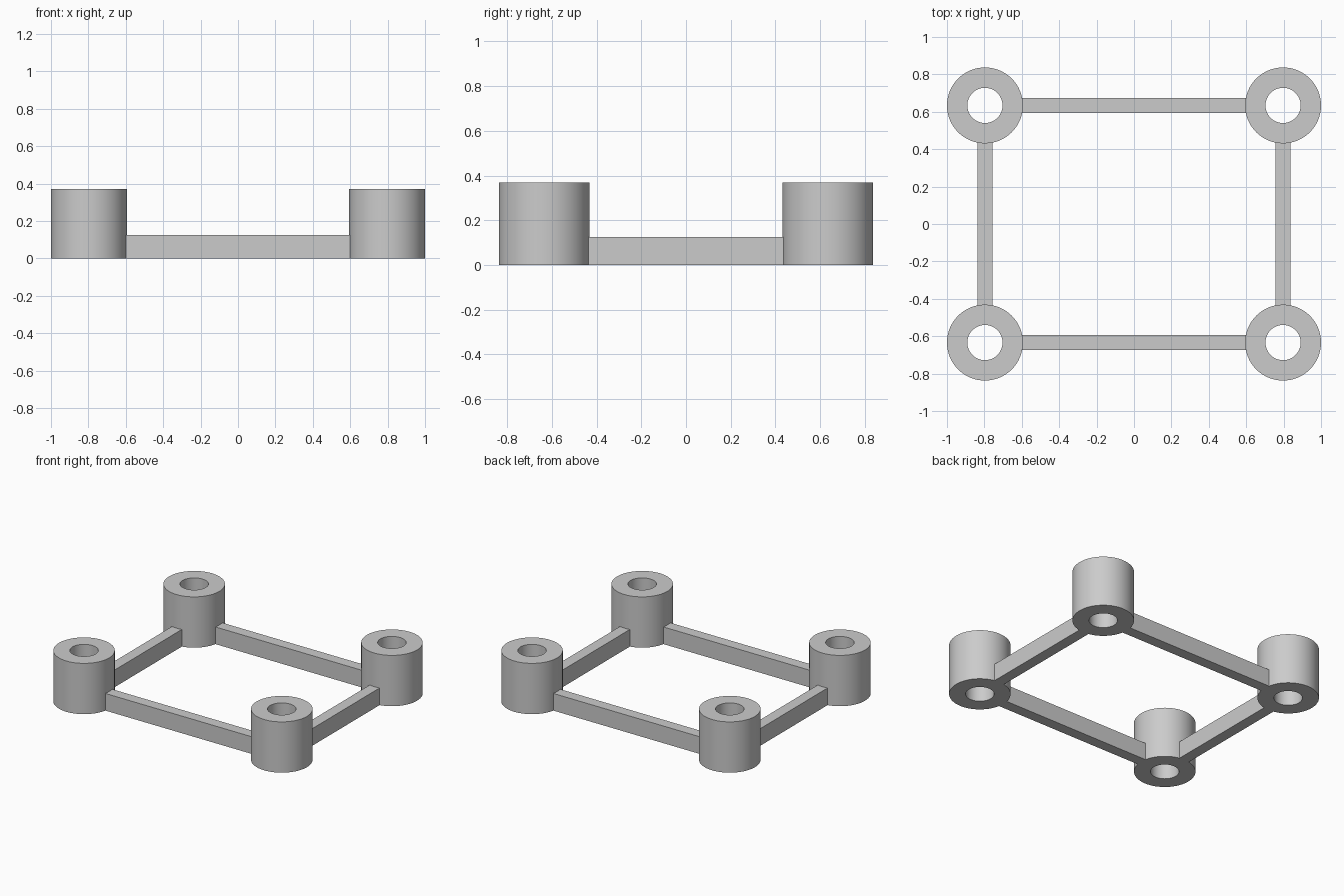
import bpy
import bmesh
from math import cos, sin, tau, radians

cube = bpy.data.objects.get("Cube")
if cube:
    bpy.data.objects.remove(cube, do_unlink=True)

CX, CY = 0.797, 0.634          # post centres
OUTER, BORE, POST_H = 0.203, 0.094, 0.37
BAR_W, BAR_H = 0.08, 0.125
SEGMENTS = 64

grey = bpy.data.materials.new("plain grey")
grey.use_nodes = True
grey.diffuse_color = (0.6, 0.6, 0.6, 1)
grey.node_tree.nodes["Principled BSDF"].inputs["Base Color"].default_value = (0.6, 0.6, 0.6, 1)


def add_object(name, bm, location):
    bmesh.ops.recalc_face_normals(bm, faces=bm.faces)
    mesh = bpy.data.meshes.new(name)
    bm.to_mesh(mesh)
    bm.free()
    mesh.materials.append(grey)
    obj = bpy.data.objects.new(name, mesh)
    obj.location = location
    bpy.context.collection.objects.link(obj)
    return obj


def add_post(name, x, y):
    """Upright tube with a bore right through it."""
    bm = bmesh.new()
    profile = [(BORE, 0), (OUTER, 0), (OUTER, POST_H), (BORE, POST_H)]
    rings = [[bm.verts.new((r * cos(tau * i / SEGMENTS), r * sin(tau * i / SEGMENTS), z))
              for i in range(SEGMENTS)] for r, z in profile]
    for k, ring in enumerate(rings):
        above = rings[(k + 1) % len(rings)]
        for i in range(SEGMENTS):
            j = (i + 1) % SEGMENTS
            bm.faces.new((ring[i], ring[j], above[j], above[i]))
    obj = add_object(name, bm, (x, y, 0))
    bpy.ops.object.select_all(action="DESELECT")
    obj.select_set(True)
    bpy.context.view_layer.objects.active = obj
    bpy.ops.object.shade_smooth_by_angle(angle=radians(30))


def add_bar(name, x, y, length_x, length_y):
    bm = bmesh.new()
    bmesh.ops.create_cube(bm, size=1)
    bmesh.ops.scale(bm, vec=(length_x, length_y, BAR_H), verts=bm.verts)
    add_object(name, bm, (x, y, BAR_H / 2))


# Corner posts
for side, sx in (("left", 1), ("right", -1)):
    for end, sy in (("front", -1), ("back", 1)):
        add_post(f"{end}_{side}_post", sx * CX, sy * CY)

# Connecting bars, sunk slightly into the posts
reach = OUTER - 0.008
for name, s in (("front_bar", -1), ("back_bar", 1)):
    add_bar(name, 0, s * CY, 2 * (CX - reach), BAR_W)
for name, s in (("left_bar", 1), ("right_bar", -1)):
    add_bar(name, s * CX, 0, BAR_W, 2 * (CY - reach))
